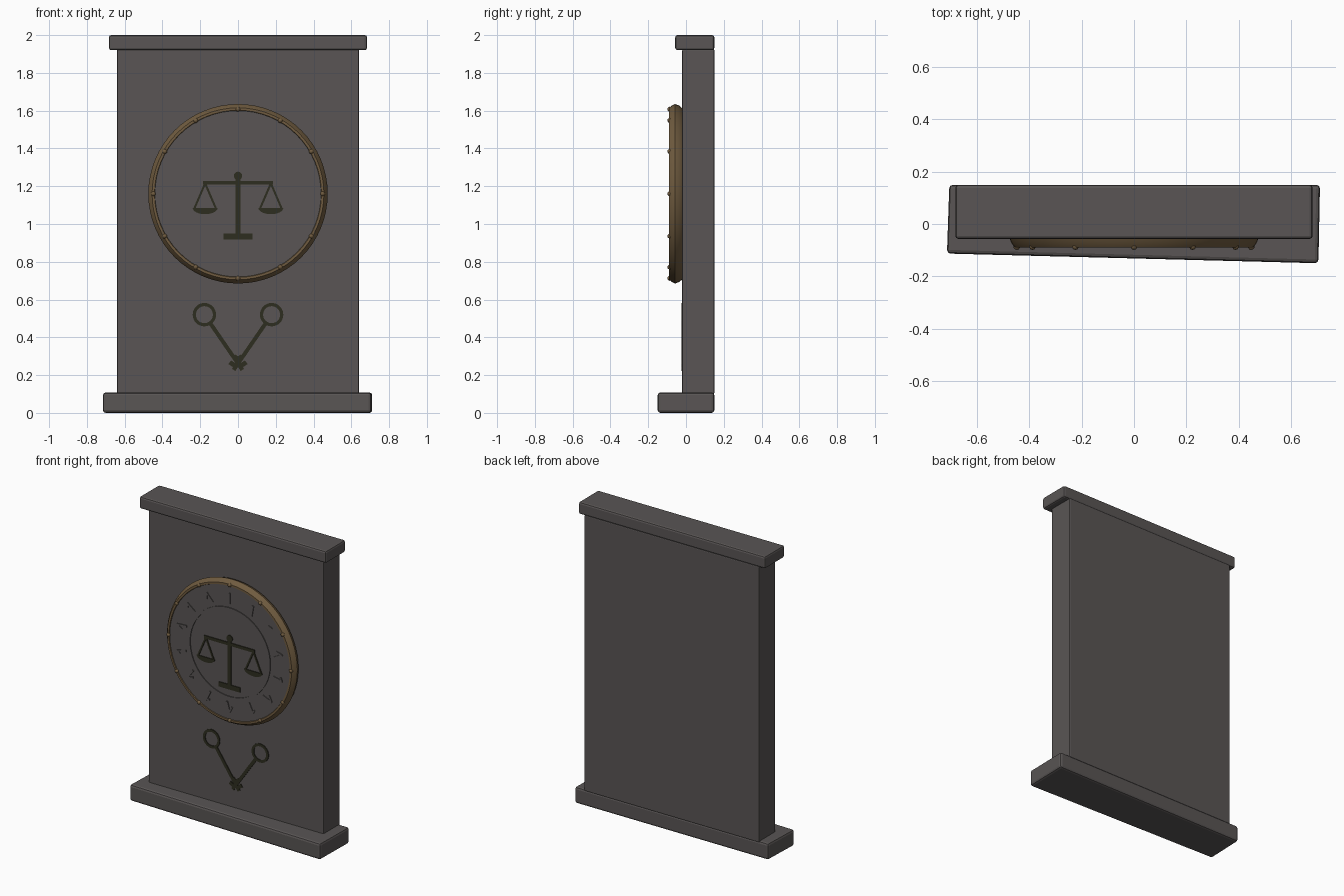
import bpy, bmesh
from math import sin, cos, pi, tau
from mathutils import Vector

cube = bpy.data.objects.get("Cube")
if cube:
    bpy.data.objects.remove(cube)

DIAL_Z = 1.16      # height of the dial centre
WALL_Y = -0.02     # front of the slab
FACE_Y = -0.085    # front of the dial


def material(name, rgb):
    m = bpy.data.materials.new(name)
    m.use_nodes = True
    m.diffuse_color = (*rgb, 1)
    bsdf = m.node_tree.nodes["Principled BSDF"]
    bsdf.inputs["Base Color"].default_value = (*rgb, 1)
    bsdf.inputs["Roughness"].default_value = 0.8
    return m


stone = material("grey stone", (0.1, 0.091, 0.089))
bronze = material("bronze", (0.16, 0.105, 0.05))
dark = material("dark olive metal", (0.027, 0.026, 0.014))


def finish(name, bm, mat, bevel=0, smooth=False):
    bmesh.ops.recalc_face_normals(bm, faces=bm.faces)
    mesh = bpy.data.meshes.new(name)
    bm.to_mesh(mesh)
    bm.free()
    mesh.materials.append(mat)
    ob = bpy.data.objects.new(name, mesh)
    bpy.context.collection.objects.link(ob)
    if bevel:
        mod = ob.modifiers.new("Bevel", "BEVEL")
        mod.width, mod.segments = bevel, 2
    if smooth:
        bpy.ops.object.select_all(action="DESELECT")
        ob.select_set(True)
        bpy.context.view_layer.objects.active = ob
        bpy.ops.object.shade_smooth_by_angle()
    return ob


def extrude(bm, points, offset):
    """Closed prism from a planar outline."""
    face = bm.faces.new([bm.verts.new(p) for p in points])
    new = bmesh.ops.extrude_face_region(bm, geom=[face])["geom"]
    verts = [v for v in new if isinstance(v, bmesh.types.BMVert)]
    bmesh.ops.translate(bm, verts=verts, vec=offset)


def block(name, plan, z0, z1, bevel):
    bm = bmesh.new()
    extrude(bm, [(x, y, z0) for x, y in plan], (0, 0, z1 - z0))
    finish(name, bm, stone, bevel)


def rect(hx, y0, y1):
    return [(-hx, y0), (hx, y0), (hx, y1), (-hx, y1)]


def plate(bm, points, y, depth=0.005):
    """Thin raised shape on a front-facing surface, outline in x and z."""
    extrude(bm, [(x, y, z) for x, z in points], (0, -depth, 0))


def stroke(bm, p, q, width, y):
    p, q = Vector(p), Vector(q)
    side = (q - p).normalized().orthogonal() * width / 2
    plate(bm, [p + side, q + side, q - side, p - side], y)


def circle(cx, cz, r, n, a0=0, a1=tau):
    return [(cx + r * cos(a0 + (a1 - a0) * i / n), cz + r * sin(a0 + (a1 - a0) * i / n))
            for i in range(n)]


def lathe(bm, profile, cx, cz, n):
    """Closed (radius, y) profile turned about a front-to-back axis."""
    rings = [[bm.verts.new((x, y, z)) for x, z in circle(cx, cz, r, n)] for r, y in profile]
    for a, b in zip(rings, rings[1:] + rings[:1]):
        for i in range(n):
            j = (i + 1) % n
            bm.faces.new((a[i], a[j], b[j], b[i]))


def annulus(bm, cx, cz, r0, r1, y, n):
    lathe(bm, [(r0, y), (r1, y), (r1, y - 0.005), (r0, y - 0.005)], cx, cz, n)


# Slab, cap and slightly skewed base
block("slab", rect(0.64, WALL_Y, 0.15), 0.1, 1.925, 0.006)
block("top_cap", rect(0.683, -0.057, 0.15), 1.92, 2.0, 0.012)
block("base", [(-0.715, -0.113), (0.705, -0.15), (0.711, 0.15), (-0.706, 0.15)], 0, 0.108, 0.014)

# Dial face and bronze rim
bm = bmesh.new()
extrude(bm, [(x, WALL_Y + 0.005, z) for x, z in circle(0, DIAL_Z, 0.45, 64)],
        (0, FACE_Y - WALL_Y - 0.005, 0))
finish("dial_face", bm, stone)
bm = bmesh.new()
lathe(bm, [(0.44, WALL_Y), (0.453, WALL_Y), (0.467, -0.035), (0.475, -0.058), (0.467, -0.075),
           (0.455, -0.09), (0.442, -0.09), (0.438, FACE_Y + 0.004)], 0, DIAL_Z, 64)
finish("dial_rim", bm, bronze, smooth=True)

# Rivets round the rim
bm = bmesh.new()
for x, z in circle(0, DIAL_Z, 0.448, 12):
    made = bmesh.ops.create_icosphere(bm, subdivisions=2, radius=0.013)
    bmesh.ops.translate(bm, verts=made["verts"], vec=(x, -0.086, z))
finish("rim_rivets", bm, bronze, smooth=True)

# Inner ring
bm = bmesh.new()
annulus(bm, 0, DIAL_Z, 0.288, 0.299, FACE_Y, 64)
finish("inner_ring", bm, stone)

# Abstract chiselled marks, fourteen round the dial
HOOK = [((0, -0.035), (0, 0.035)), ((0, 0.03), (-0.02, 0.018))]
WEDGE = [((0.02, -0.035), (0, 0.035)), ((0, 0.03), (-0.018, -0.005))]
bm = bmesh.new()
for i in range(14):
    a = tau * i / 14
    for ends in (WEDGE if i % 2 else HOOK):
        p, q = [(x * cos(a) + (0.36 + z) * sin(a), DIAL_Z - x * sin(a) + (0.36 + z) * cos(a))
                for x, z in ends]
        stroke(bm, p, q, 0.011, FACE_Y)
finish("dial_marks", bm, stone)

# Balance: post, foot, beam and finial
bm = bmesh.new()
stroke(bm, (0, 0.93), (0, 1.25), 0.026, FACE_Y)
stroke(bm, (-0.078, 0.934), (0.078, 0.934), 0.032, FACE_Y)
stroke(bm, (-0.185, 1.218), (0.185, 1.218), 0.02, FACE_Y)
plate(bm, circle(0, 1.255, 0.022, 16), FACE_Y)
finish("balance_stand", bm, dark)

# Balance pans and their hangers
for side, name in ((-1, "right_pan"), (1, "left_pan")):
    cx = 0.174 * side
    bm = bmesh.new()
    for dx in (-0.058, 0.058):
        stroke(bm, (cx, 1.215), (cx + dx, 1.08), 0.011, FACE_Y)
    bowl = circle(cx, 0, 0.066, 16, pi, tau) + [(cx + 0.066, 0)]
    plate(bm, [(x, 1.085 + z * 0.5) for x, z in bowl], FACE_Y)
    finish(name, bm, dark)

# Crossed keys: ring bow, shaft and toothed bit
for side, name in ((-1, "right_key"), (1, "left_key")):
    bow = Vector((0.178 * side, 0.52))
    along = (Vector((-0.018 * side, 0.235)) - bow).normalized()
    across = Vector((-along.y, along.x)) * side
    bm = bmesh.new()
    annulus(bm, bow.x, bow.y, 0.045, 0.062, WALL_Y, 32)
    stroke(bm, bow + along * 0.055, bow + along * 0.355, 0.021, WALL_Y)
    for d in (0.295, 0.333):
        tooth = bow + along * d
        stroke(bm, tooth, tooth - across * 0.04, 0.024, WALL_Y)
    finish(name, bm, dark)
